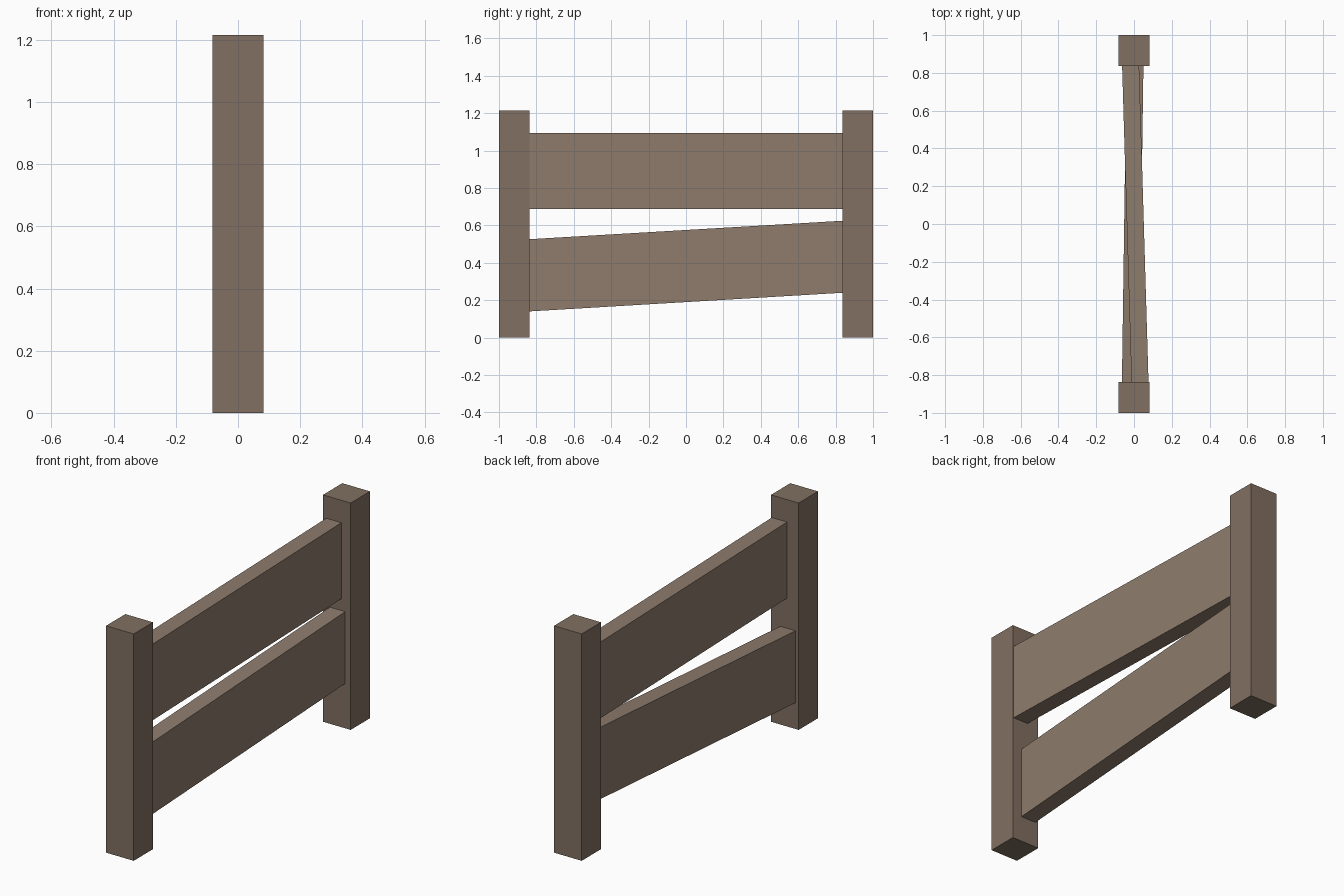
import bpy
import bmesh

if "Cube" in bpy.data.objects:
    bpy.data.objects.remove(bpy.data.objects["Cube"])


def material(name, color):
    m = bpy.data.materials.new(name)
    m.diffuse_color = (*color, 1)
    m.use_nodes = True
    m.node_tree.nodes["Principled BSDF"].inputs["Base Color"].default_value = m.diffuse_color
    return m


post_wood = material("post_wood", (0.22, 0.16, 0.12))
rail_wood = material("rail_wood", (0.27, 0.20, 0.15))


def beam(name, half_width, y0, y1, start, end, mat):
    """Box running along y; start and end are (centre x, bottom z, top z)."""
    bm = bmesh.new()
    bmesh.ops.create_cube(bm, size=2)
    for v in bm.verts:
        y, (cx, low, high) = (y0, start) if v.co.y < 0 else (y1, end)
        v.co = (cx + half_width * v.co.x, y, low if v.co.z < 0 else high)
    mesh = bpy.data.meshes.new(name)
    bm.to_mesh(mesh)
    bm.free()
    mesh.materials.append(mat)
    obj = bpy.data.objects.new(name, mesh)
    bpy.context.collection.objects.link(obj)
    return obj


# End posts
POST = 0.164
HEIGHT = 1.215
for name, y0 in (("front_post", -1), ("back_post", 1 - POST)):
    beam(name, POST / 2, y0, y0 + POST, (0, 0, HEIGHT), (0, 0, HEIGHT), post_wood)

# Crooked rails, ends tucked just inside the posts
beam("upper_rail", 0.045, -0.84, 0.84, (0.032, 0.687, 1.095), (-0.018, 0.687, 1.095), rail_wood)
beam("lower_rail", 0.045, -0.84, 0.84, (-0.019, 0.14, 0.526), (0.005, 0.24, 0.625), rail_wood)
